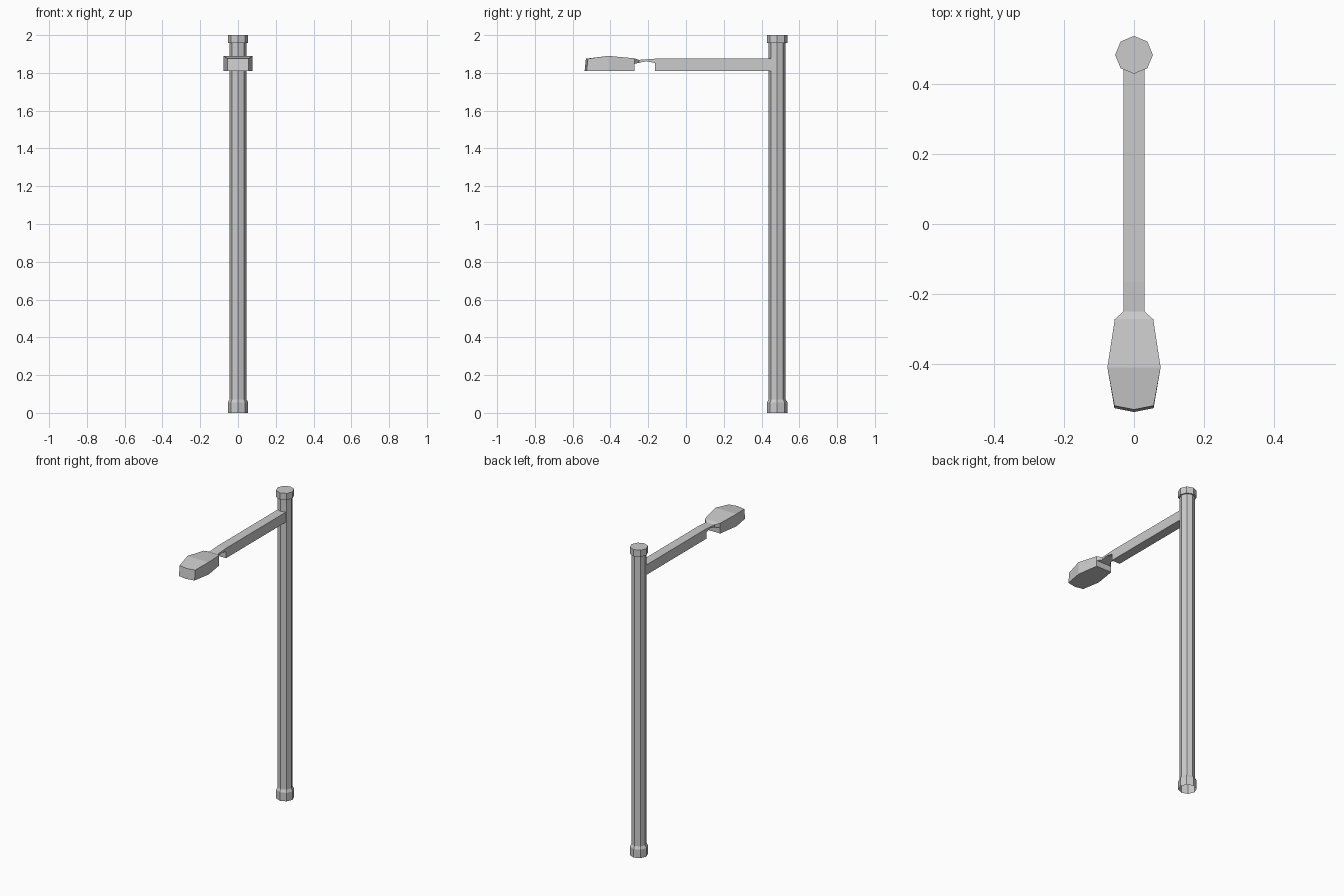
import bpy, bmesh, math

if "Cube" in bpy.data.objects:
    bpy.data.objects.remove(bpy.data.objects["Cube"])

POLE_Y = 0.483


def loft(name, rings, cap_start=True, cap_end=True):
    """Skin a list of equal-length vertex rings into one flat-shaded object."""
    bm = bmesh.new()
    loops = [[bm.verts.new(p) for p in ring] for ring in rings]
    n = len(loops[0])
    for a, b in zip(loops, loops[1:]):
        for i in range(n):
            j = (i + 1) % n
            bm.faces.new((a[i], a[j], b[j], b[i]))
    if cap_start:
        bm.faces.new(loops[0][::-1])
    if cap_end:
        bm.faces.new(loops[-1])
    bmesh.ops.recalc_face_normals(bm, faces=bm.faces)
    mesh = bpy.data.meshes.new(name)
    bm.to_mesh(mesh)
    bm.free()
    obj = bpy.data.objects.new(name, mesh)
    bpy.context.collection.objects.link(obj)
    return obj


def octagon(r, z):
    return [(r * math.cos(i * math.pi / 4), POLE_Y + r * math.sin(i * math.pi / 4), z)
            for i in range(8)]


def section(y, w, z0, z1, nose=0.0, lean=0.0):
    """Box section; nose pushes the middle forward, lean tips the top back."""
    return [(-w, y, z0), (0, y - nose, z0), (w, y, z0),
            (w, y + lean, z1), (0, y + lean - nose, z1), (-w, y + lean, z1)]


# pole with collar foot (open underneath) and top cap
loft("pole", [octagon(r, z) for r, z in (
    (0.054, 0.0), (0.054, 0.055), (0.045, 0.072),
    (0.045, 1.957), (0.054, 1.957), (0.054, 2.0))], cap_start=False)

# arm, thin neck and lamp head in one run from pole to tip
loft("arm_and_lamp_head", [
    section(0.455, 0.03, 1.81, 1.875),
    section(-0.165, 0.03, 1.81, 1.875),
    section(-0.165, 0.03, 1.852, 1.875),
    section(-0.208, 0.03, 1.862, 1.872),
    section(-0.25, 0.03, 1.853, 1.869),
    section(-0.272, 0.055, 1.848, 1.877),
    section(-0.272, 0.055, 1.81, 1.877),
    section(-0.41, 0.076, 1.81, 1.89),
    section(-0.526, 0.056, 1.81, 1.875, nose=0.011, lean=0.007),
])
